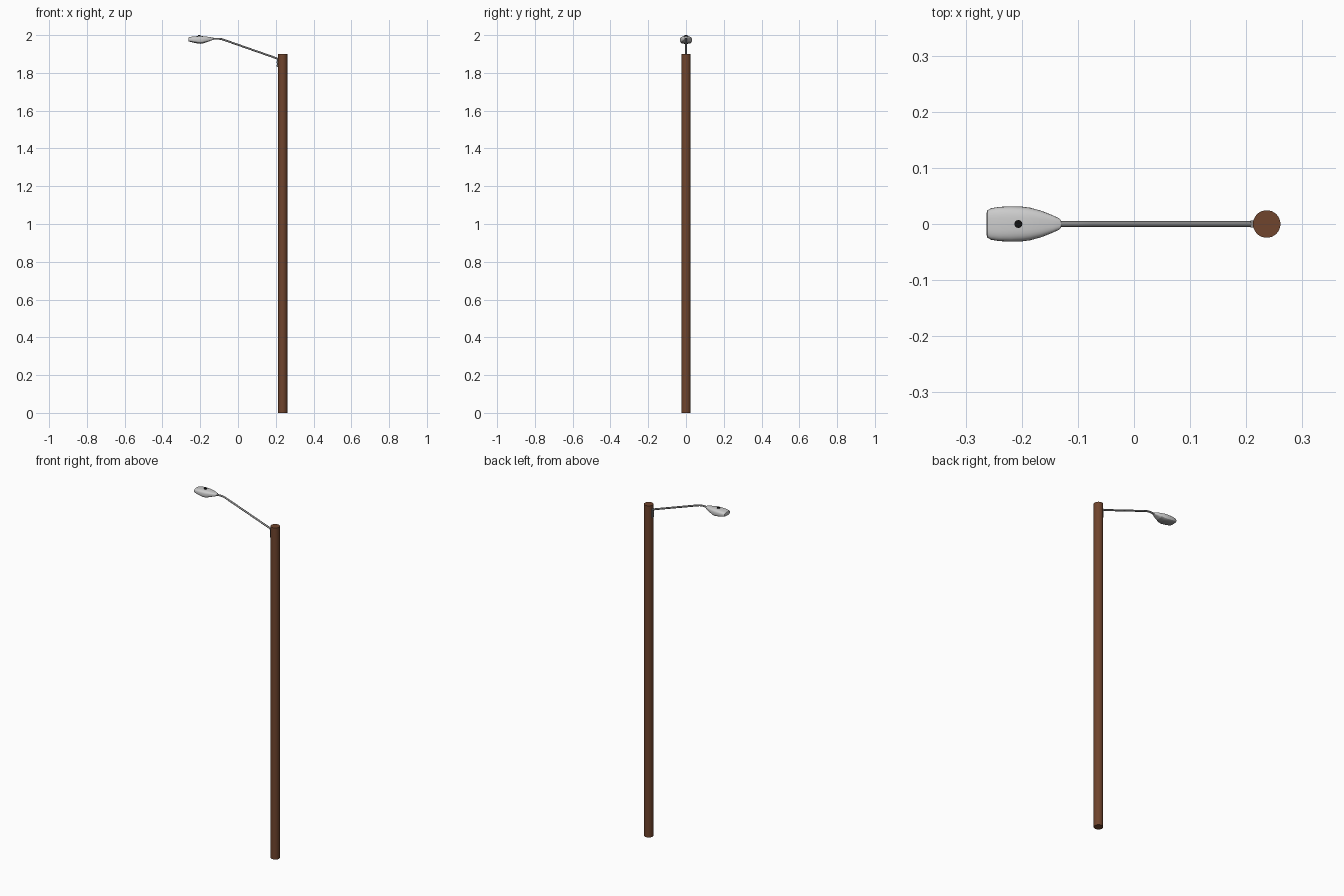
import bpy, bmesh, math
from mathutils import Vector

if "Cube" in bpy.data.objects:
    bpy.data.objects.remove(bpy.data.objects["Cube"])


def material(name, rgb):
    m = bpy.data.materials.new(name)
    m.diffuse_color = (*rgb, 1)
    m.use_nodes = True
    m.node_tree.nodes["Principled BSDF"].inputs["Base Color"].default_value = m.diffuse_color
    return m


wood = material("brown wood", (0.16, 0.058, 0.026))
steel = material("grey steel", (0.25, 0.25, 0.25))
shell = material("light grey housing", (0.60, 0.60, 0.60))
glass = material("grey lens", (0.30, 0.30, 0.30))
black = material("black sensor", (0.006, 0.006, 0.006))


def finish(ob, mat, angle=40):
    ob.data.materials.append(mat)
    bpy.ops.object.select_all(action='DESELECT')
    ob.select_set(True)
    bpy.context.view_layer.objects.active = ob
    bpy.ops.object.shade_smooth_by_angle(angle=math.radians(angle))
    return ob


def cylinder(name, x, z0, z1, r, mat, sides=32):
    bpy.ops.mesh.primitive_cylinder_add(vertices=sides, radius=r, depth=z1 - z0,
                                        location=(x, 0, (z0 + z1) / 2))
    ob = bpy.context.object
    ob.name = name
    return finish(ob, mat)


def box(name, loc, size, mat):
    bpy.ops.mesh.primitive_cube_add(size=1, location=loc)
    ob = bpy.context.object
    ob.name = name
    ob.scale = size
    bpy.ops.object.transform_apply(location=False, rotation=False, scale=True)
    return finish(ob, mat)


def loft(name, rings, mat, angle=40):
    bm = bmesh.new()
    loops = [[bm.verts.new(p) for p in ring] for ring in rings]
    n = len(loops[0])
    for a, b in zip(loops, loops[1:]):
        for i in range(n):
            bm.faces.new((a[i], a[(i + 1) % n], b[(i + 1) % n], b[i]))
    bm.faces.new(loops[0])
    bm.faces.new(loops[-1])
    bmesh.ops.recalc_face_normals(bm, faces=bm.faces)
    me = bpy.data.meshes.new(name)
    bm.to_mesh(me)
    bm.free()
    ob = bpy.data.objects.new(name, me)
    bpy.context.collection.objects.link(ob)
    return finish(ob, mat, angle)


# Wooden pole
cylinder("pole", 0.2365, 0, 1.9, 0.0245, wood)

# Arm: round tube swept along a path in the x-z plane
path = [(0.213, 1.873), (0.200, 1.879), (-0.075, 1.975), (-0.088, 1.979),
        (-0.102, 1.981), (-0.118, 1.981), (-0.140, 1.980)]
pts = [Vector((x, 0, z)) for x, z in path]
rings = []
for i, p in enumerate(pts):
    t = (pts[min(i + 1, len(pts) - 1)] - pts[max(i - 1, 0)]).normalized()
    side, up = Vector((0, 1, 0)), t.cross(Vector((0, 1, 0)))
    rings.append([p + 0.005 * (math.cos(a) * side + math.sin(a) * up)
                  for a in (k * math.tau / 16 for k in range(16))])
loft("arm", rings, steel)

# Mounting bracket against the pole, with two bolts
box("bracket_plate", (0.2105, 0, 1.855), (0.006, 0.013, 0.05), steel)
for i, z in enumerate((1.838, 1.856)):
    box(f"bracket_bolt_{i}", (0.207, 0, z), (0.004, 0.006, 0.006), steel)

# Lamp housing: rounded sections along x as (x, half width, top z, bottom z)
sections = [(-0.2630, 0.018, 1.985, 1.970), (-0.2615, 0.024, 1.988, 1.967),
            (-0.255, 0.028, 1.990, 1.965), (-0.240, 0.0305, 1.9925, 1.961),
            (-0.220, 0.0315, 1.994, 1.957), (-0.200, 0.031, 1.9945, 1.954),
            (-0.185, 0.029, 1.994, 1.956), (-0.165, 0.0235, 1.992, 1.963),
            (-0.145, 0.0155, 1.989, 1.970), (-0.133, 0.010, 1.987, 1.974),
            (-0.130, 0.007, 1.986, 1.975)]


def power(v, e):
    return math.copysign(abs(v) ** e, v)


rings = []
for x, w, top, bot in sections:
    mid = bot + (top - bot) * 0.45
    ring = []
    for k in range(32):
        c, s = math.cos(k * math.tau / 32), math.sin(k * math.tau / 32)
        h = top - mid if s > 0 else mid - bot
        ring.append((x, w * power(c, 0.65), mid + h * power(s, 0.65)))
    rings.append(ring)
head = loft("lamp_housing", rings, shell)

# Lens: underside faces of the housing, away from the neck
head.data.materials.append(glass)
for f in head.data.polygons:
    if f.normal.z < -0.55 and -0.258 < f.center.x < -0.17:
        f.material_index = 1

# Light sensor on top
cylinder("light_sensor", -0.206, 1.990, 2.0, 0.007, black, 24)
